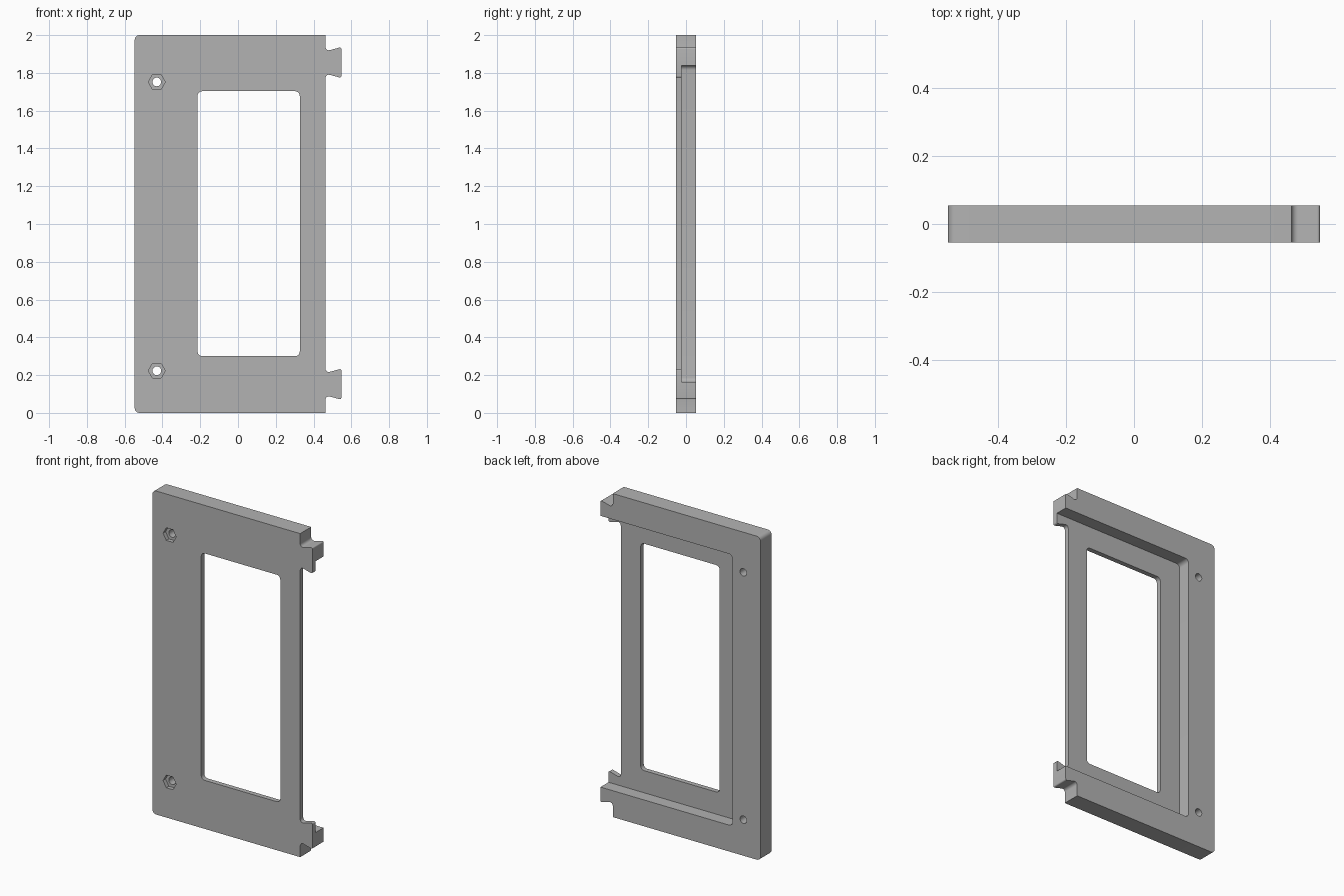
import bpy
import bmesh
import math
from mathutils import Vector

cube = bpy.data.objects.get("Cube")
if cube:
    bpy.data.objects.remove(cube, do_unlink=True)

FRONT, BACK = -0.054, 0.054
FLOOR = -0.024            # floor of the rear recess
EDGE, TAB_END = 0.463, 0.547

grey = bpy.data.materials.new("plain grey")
grey.use_nodes = True
colour = (0.45, 0.45, 0.45, 1)
grey.diffuse_color = colour
grey.node_tree.nodes["Principled BSDF"].inputs["Base Color"].default_value = colour


def rounded(corners, steps=6):
    """Round each (x, z, radius) corner with a tangent arc."""
    out = []
    for i, (x, z, r) in enumerate(corners):
        p = Vector((x, z))
        if r == 0:
            out.append(p)
            continue
        a = (Vector(corners[i - 1][:2]) - p).normalized()
        b = (Vector(corners[(i + 1) % len(corners)][:2]) - p).normalized()
        half = a.angle(b) / 2
        centre = p + (a + b).normalized() * r / math.sin(half)
        start = p + a * r / math.tan(half) - centre
        end = p + b * r / math.tan(half) - centre
        sweep = start.angle_signed(end)
        for k in range(steps + 1):
            t = -sweep * k / steps
            c, s = math.cos(t), math.sin(t)
            out.append(centre + Vector((start.x * c - start.y * s,
                                        start.x * s + start.y * c)))
    return out


def box(x0, x1, z0, z1, r):
    return [(x0, z0, r), (x1, z0, r), (x1, z1, r), (x0, z1, r)]


def ring(x, z, r, sides):
    return [Vector((x + r * math.cos(math.tau * k / sides),
                    z + r * math.sin(math.tau * k / sides))) for k in range(sides)]


def extrude(name, outline, y0, y1):
    """Extrude an x-z outline from y0 to y1."""
    bm = bmesh.new()
    face = bm.faces.new([bm.verts.new((p.x, y0, p.y)) for p in outline])
    new = bmesh.ops.extrude_face_region(bm, geom=[face])["geom"]
    bmesh.ops.translate(bm, vec=(0, y1 - y0, 0),
                        verts=[v for v in new if isinstance(v, bmesh.types.BMVert)])
    bmesh.ops.recalc_face_normals(bm, faces=bm.faces)
    mesh = bpy.data.meshes.new(name)
    bm.to_mesh(mesh)
    bm.free()
    mesh.materials.append(grey)
    obj = bpy.data.objects.new(name, mesh)
    bpy.context.collection.objects.link(obj)
    return obj


def tab(z):
    """Dovetail tab corners, from bottom to top."""
    return [(EDGE, z - 0.059, 0.018), (TAB_END, z - 0.082, 0.008),
            (TAB_END, z + 0.082, 0.008), (EDGE, z + 0.059, 0.018)]


# Plate with two dovetail tabs on its left side
outline = ([(-0.547, 0, 0.025), (EDGE, 0, 0)] + tab(0.152) + tab(1.855)
           + [(EDGE, 2, 0), (-0.547, 2, 0.025)])
plate = extrude("frame_plate", rounded(outline), FRONT, BACK)

# Cutters: window, open-ended rear recess, nut pockets and screw holes
cutters = [
    extrude("window_cutter", rounded(box(-0.214, 0.327, 0.3, 1.703, 0.025)), -0.2, 0.2),
    extrude("recess_cutter", rounded(
        [(-0.356, 0.163, 0.025), (0.8, 0.163, 0), (0.8, 1.84, 0), (-0.356, 1.84, 0.025)]),
        FLOOR, 0.2),
]
for z in (0.223, 1.752):
    cutters.append(extrude("nut_pocket_cutter", ring(-0.43, z, 0.045, 6), -0.2, FRONT + 0.025))
    cutters.append(extrude("screw_hole_cutter", ring(-0.43, z, 0.023, 24), -0.25, 0.2))

bpy.ops.object.select_all(action='DESELECT')
bpy.context.view_layer.objects.active = plate
plate.select_set(True)
for cutter in cutters:
    cutter.hide_render = True
    mod = plate.modifiers.new("cut", 'BOOLEAN')
    mod.operation = 'DIFFERENCE'
    mod.solver = 'EXACT'
    mod.object = cutter
    bpy.ops.object.modifier_apply(modifier=mod.name)
    bpy.data.objects.remove(cutter, do_unlink=True)

bpy.ops.object.shade_smooth_by_angle(angle=math.radians(30))
